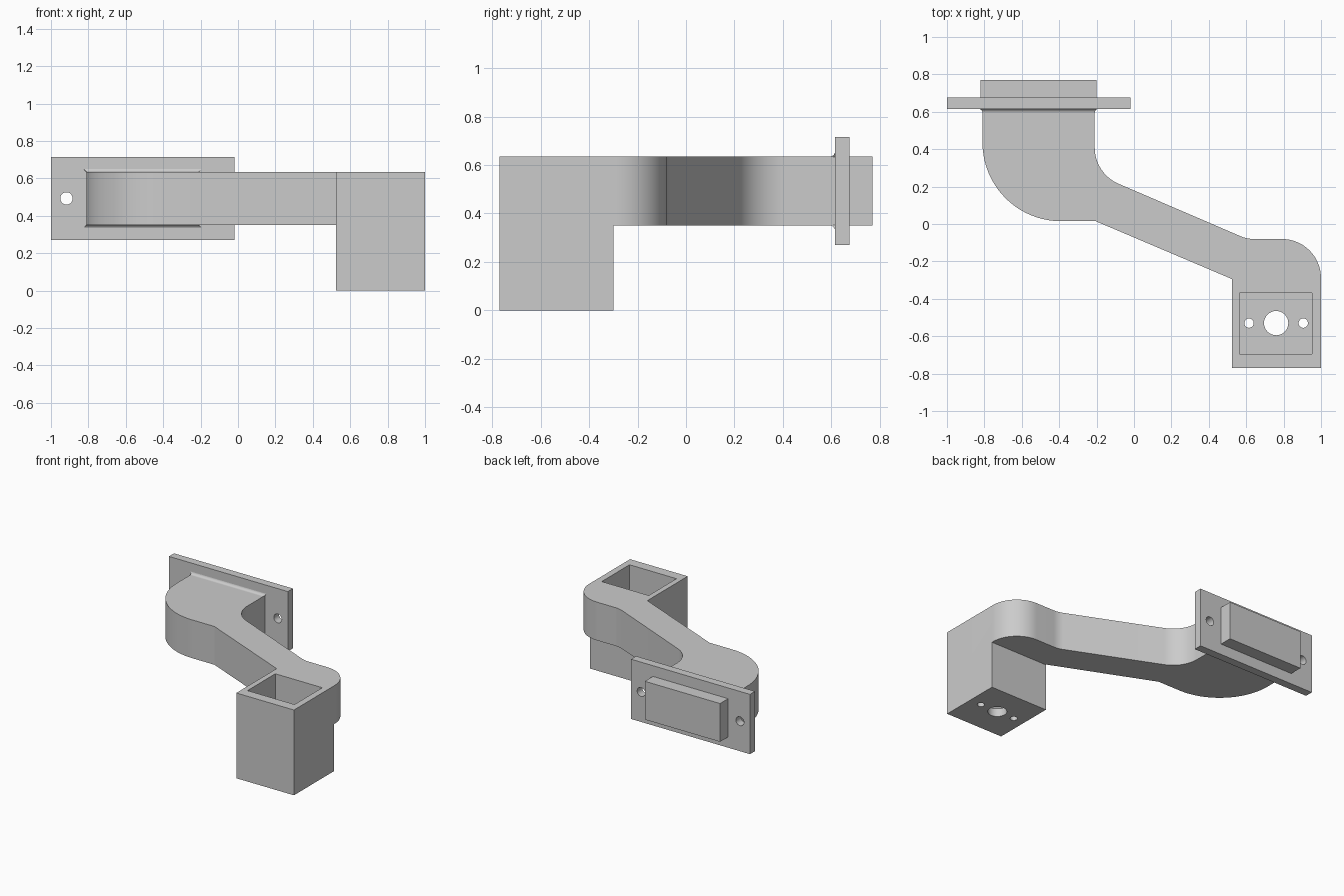
import bpy, bmesh, math
from mathutils import Vector, Matrix

if "Cube" in bpy.data.objects:
    bpy.data.objects.remove(bpy.data.objects["Cube"])

grey = bpy.data.materials.new("plain grey")
grey.use_nodes = True
COLOUR = (0.6, 0.6, 0.6, 1)
grey.diffuse_color = COLOUR
grey.node_tree.nodes["Principled BSDF"].inputs["Base Color"].default_value = COLOUR


def make(name, bm):
    bmesh.ops.recalc_face_normals(bm, faces=bm.faces)
    mesh = bpy.data.meshes.new(name)
    bm.to_mesh(mesh)
    bm.free()
    mesh.materials.append(grey)
    obj = bpy.data.objects.new(name, mesh)
    bpy.context.collection.objects.link(obj)
    return obj


def block(name, x, y, z):
    bm = bmesh.new()
    bmesh.ops.create_cube(bm, size=1)
    for v in bm.verts:
        v.co = [lo + (c + 0.5) * (hi - lo) for c, (lo, hi) in zip(v.co, (x, y, z))]
    return make(name, bm)


def drill(centre, radius, axis):
    bm = bmesh.new()
    turn = Matrix.Rotation(math.pi / 2, 4, 'X') if axis == 'Y' else Matrix()
    bmesh.ops.create_cone(bm, cap_ends=True, segments=32, radius1=radius, radius2=radius,
                          depth=0.3, matrix=Matrix.Translation(centre) @ turn)
    return make("drill_cutter", bm)


def rounded(corners, steps=20):
    """Outline points with each corner (x, y, radius) replaced by a tangent arc."""
    pts = []
    for i, (x, y, r) in enumerate(corners):
        p = Vector((x, y))
        if r == 0:
            pts.append(p)
            continue
        a = (Vector(corners[i - 1][:2]) - p).normalized()
        b = (Vector(corners[(i + 1) % len(corners)][:2]) - p).normalized()
        half = math.acos(a.dot(b)) / 2
        centre = p + (a + b).normalized() * (r / math.sin(half))
        start = p + a * (r / math.tan(half)) - centre
        end = p + b * (r / math.tan(half)) - centre
        sweep = math.pi - 2 * half
        for k in range(steps + 1):
            t = sweep * k / steps
            pts.append(centre + (start * math.sin(sweep - t) + end * math.sin(t)) / math.sin(sweep))
    return pts


def loft(name, rings):
    """Closed solid through a list of matching rings of points."""
    bm = bmesh.new()
    rings = [[bm.verts.new(p) for p in ring] for ring in rings]
    for r, s in zip(rings, rings[1:]):
        for i in range(len(r)):
            j = (i + 1) % len(r)
            bm.faces.new((r[i], r[j], s[j], s[i]))
    bm.faces.new(rings[0][::-1])
    bm.faces.new(rings[-1])
    return make(name, bm)


def cut(obj, cutters):
    bpy.context.view_layer.objects.active = obj
    for c in cutters:
        c.hide_render = True
        mod = obj.modifiers.new("cut", 'BOOLEAN')
        mod.operation, mod.solver, mod.object = 'DIFFERENCE', 'EXACT', c
        bpy.ops.object.modifier_apply(modifier=mod.name)
        bpy.data.objects.remove(c)


def smooth(obj):
    bpy.ops.object.select_all(action='DESELECT')
    obj.select_set(True)
    bpy.context.view_layer.objects.active = obj
    bpy.ops.object.shade_smooth_by_angle(angle=math.radians(20))


LOW, HIGH = 0.35, 0.635

# Curved arm and socket box share one outline
outline = rounded([
    (-0.81, 0.63, 0), (-0.81, 0.015, 0.42), (-0.205, 0.015, 0), (0.525, -0.295, 0),
    (0.525, -0.77, 0), (1, -0.77, 0), (1, -0.08, 0.21), (0.604, -0.08, 0.17),
    (-0.21, 0.27, 0.21), (-0.21, 0.63, 0)])
body = loft("arm_and_socket", [[(p.x, p.y, z) for p in outline] for z in (0, HIGH)])
cut(body, [
    block("underside_cutter", (-1.2, 1.2), (-0.3, 1), (-0.2, LOW)),
    block("socket_cutter", (0.565, 0.952), (-0.695, -0.368), (0.06, 0.9)),
    drill((0.76, -0.53, 0), 0.065, 'Z'),
    drill((0.615, -0.53, 0), 0.025, 'Z'),
    drill((0.905, -0.53, 0), 0.025, 'Z')])
smooth(body)

# Mounting plate with two screw holes
plate = block("mounting_plate", (-1, -0.02), (0.615, 0.675), (0.27, 0.715))
cut(plate, [drill((x, 0.645, 0.493), 0.033, 'Y') for x in (-0.917, -0.103)])
smooth(plate)

# Plug behind the plate
block("plug", (-0.82, -0.2), (0.67, 0.77), (LOW, HIGH))

# Concave fillets where the arm meets the plate, above and below
R = 0.022
for name, z, up in (("upper_fillet", HIGH, 1), ("lower_fillet", LOW, -1)):
    rings = []
    for k in range(9):
        a = k / 8 * math.pi / 2
        y, o = 0.616 - R + R * math.sin(a), R * (1 - math.cos(a))
        rings.append([(-0.81, y, z - up * 0.002), (-0.81 - o, y, z + up * o),
                      (-0.21 + o, y, z + up * o), (-0.21, y, z - up * 0.002)])
    smooth(loft(name, rings))
